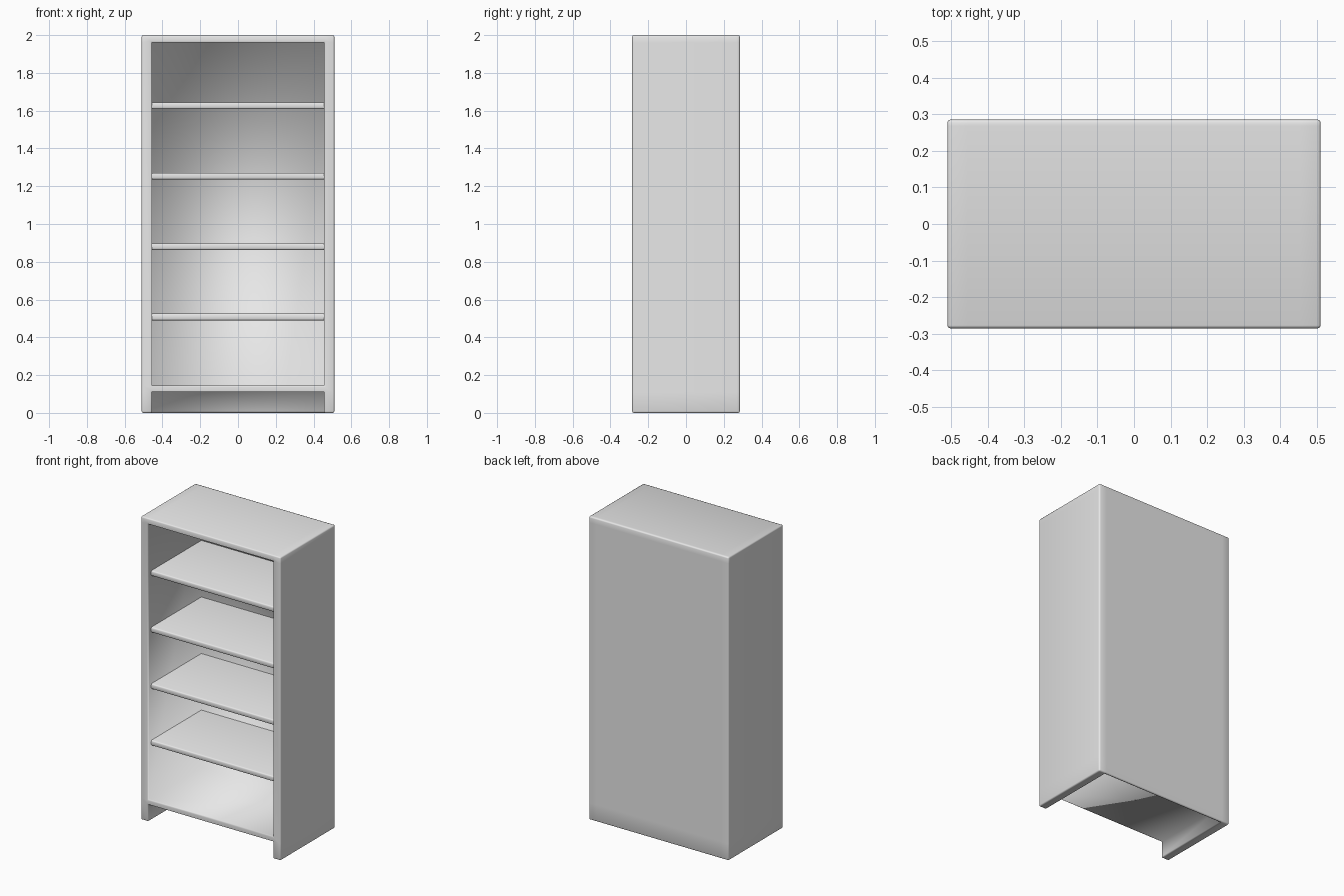
import bpy, bmesh, math
from itertools import product

if "Cube" in bpy.data.objects:
    bpy.data.objects.remove(bpy.data.objects["Cube"], do_unlink=True)

# Main dimensions
HALF_W, HALF_D, HEIGHT = 0.51, 0.285, 2.0
INNER_W, BACK_Y = 0.455, 0.268
DECK_LOW, DECK_TOP, CEILING = 0.11, 0.145, 1.96
SHELF_T, SHELF_FRONT = 0.035, -0.255
BEVEL = 0.008

# Single paint colour
GREY = (0.8, 0.8, 0.8, 1)
paint = bpy.data.materials.new("light grey paint")
paint.use_nodes = True
paint.diffuse_color = GREY
paint.node_tree.nodes["Principled BSDF"].inputs["Base Color"].default_value = GREY


def finish(name, bm, edges):
    """Round the given edges and turn the bmesh into a painted object."""
    bmesh.ops.bevel(bm, geom=edges, offset=BEVEL, offset_type='OFFSET',
                    segments=2, profile=0.5, affect='EDGES', clamp_overlap=True)
    for f in bm.faces:
        f.smooth = True
    mesh = bpy.data.meshes.new(name)
    bm.to_mesh(mesh)
    bm.free()
    mesh.materials.append(paint)
    obj = bpy.data.objects.new(name, mesh)
    bpy.context.collection.objects.link(obj)
    return obj


def build_carcass():
    """One-piece case: sides, top, deck and back, open in front and under the deck."""
    cuts = ((-HALF_W, -INNER_W, INNER_W, HALF_W),
            (-HALF_D, BACK_Y, HALF_D),
            (0, DECK_LOW, DECK_TOP, CEILING, HEIGHT))
    sizes = [len(c) - 1 for c in cuts]

    def solid(cell):
        if any(i < 0 or i >= n for i, n in zip(cell, sizes)):
            return False
        i, j, k = cell
        return i != 1 or j == 1 or k in (1, 3)

    bm = bmesh.new()
    verts = {}

    def vert(key):
        if key not in verts:
            verts[key] = bm.verts.new([c[i] for c, i in zip(cuts, key)])
        return verts[key]

    # Add a face wherever a solid block meets open space
    for cell in product(*map(range, sizes)):
        for axis, side in product(range(3), (0, 1)):
            beyond = list(cell)
            beyond[axis] += 2 * side - 1
            if not solid(cell) or solid(beyond):
                continue
            corners = []
            for u, v in ((0, 0), (1, 0), (1, 1), (0, 1)):
                key = list(cell)
                key[axis] += side
                key[(axis + 1) % 3] += u
                key[(axis + 2) % 3] += v
                corners.append(vert(tuple(key)))
            bm.faces.new(corners if side else corners[::-1])
    bm.normal_update()
    # Round outward corners only; the inside corners stay plain
    rounded = [e for e in bm.edges if e.calc_face_angle_signed(0) > 0.1]
    return finish("bookcase_carcass", bm, rounded)


def build_shelf(name, z):
    """Loose shelf, set back a little, with a rounded front lip."""
    bm = bmesh.new()
    bmesh.ops.create_cube(bm, size=1)
    for v in bm.verts:
        v.co.x *= 2 * INNER_W
        v.co.y = SHELF_FRONT if v.co.y < 0 else BACK_Y
        v.co.z = z if v.co.z < 0 else z + SHELF_T
    front = [e for e in bm.edges
             if all(v.co.y < 0 for v in e.verts)
             and e.verts[0].co.z == e.verts[1].co.z]
    obj = finish(name, bm, front)
    bpy.ops.object.select_all(action='DESELECT')
    bpy.context.view_layer.objects.active = obj
    obj.select_set(True)
    bpy.ops.object.shade_smooth_by_angle(angle=math.radians(50))


build_carcass()
for n in range(4):
    build_shelf(f"shelf_{n + 1}", 0.49 + 0.373 * n)
